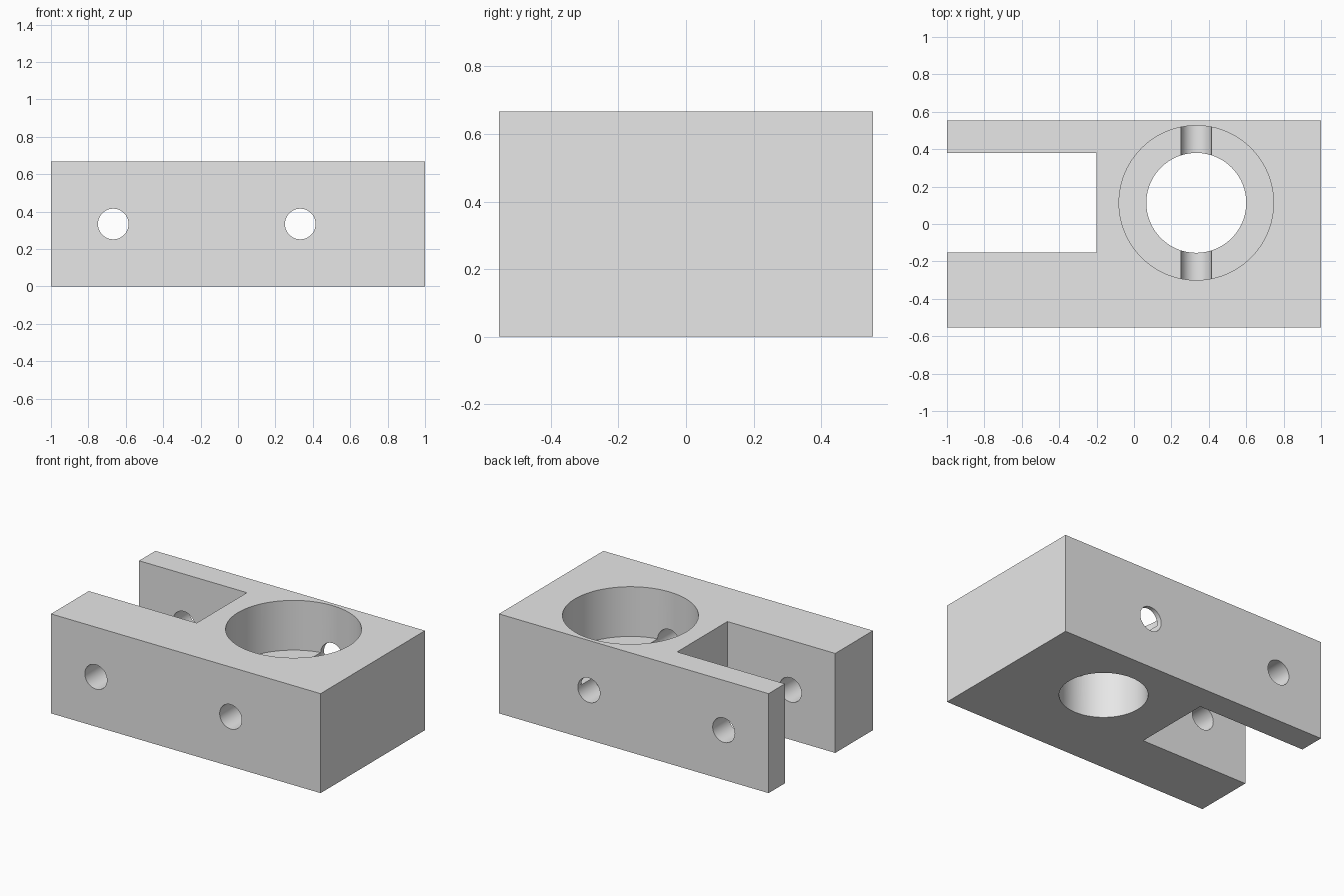
import bpy
from math import radians

if "Cube" in bpy.data.objects:
    bpy.data.objects.remove(bpy.data.objects["Cube"], do_unlink=True)

HEIGHT = 0.667
HALF_DEPTH = 0.553
BORE_X, BORE_Y = 0.333, 0.113

grey = bpy.data.materials.new("plain grey")
grey.use_nodes = True
grey.diffuse_color = (0.8, 0.8, 0.8, 1)
grey.node_tree.nodes["Principled BSDF"].inputs["Base Color"].default_value = (0.8, 0.8, 0.8, 1)


def box(name, low, high):
    centre = [(a + b) / 2 for a, b in zip(low, high)]
    bpy.ops.mesh.primitive_cube_add(size=1, location=centre)
    obj = bpy.context.object
    obj.name = name
    obj.scale = [b - a for a, b in zip(low, high)]
    bpy.ops.object.transform_apply(location=True, rotation=True, scale=True)
    obj.data.materials.append(grey)
    return obj


def cylinder(name, radius, length, centre, tilt=0, sides=96):
    bpy.ops.mesh.primitive_cylinder_add(vertices=sides, radius=radius, depth=length,
                                        location=centre, rotation=(tilt, 0, 0))
    obj = bpy.context.object
    obj.name = name
    bpy.ops.object.transform_apply(location=True, rotation=True, scale=True)
    obj.data.materials.append(grey)
    return obj


# Solid block
block = box("clamp_block", (-1, -HALF_DEPTH, 0), (1, HALF_DEPTH, HEIGHT))

# Open slot, stepped vertical bore and two cross holes
cutters = [
    box("slot_cutter", (-1.2, -0.153, -0.2), (-0.2, 0.38, 1)),
    cylinder("bore_cutter", 0.267, 2, (BORE_X, BORE_Y, HEIGHT / 2)),
    cylinder("counterbore_cutter", 0.413, 1, (BORE_X, BORE_Y, HEIGHT / 2 + 0.5)),
]
for x in (-0.667, BORE_X):
    cutters.append(cylinder("cross_hole_cutter", 0.082, 2, (x, 0, HEIGHT / 2),
                            tilt=radians(90), sides=48))

# Cut the block, then discard the cutters
bpy.ops.object.select_all(action='DESELECT')
block.select_set(True)
bpy.context.view_layer.objects.active = block
for cutter in cutters:
    cutter.hide_render = True
    cut = block.modifiers.new(cutter.name, 'BOOLEAN')
    cut.operation = 'DIFFERENCE'
    cut.solver = 'EXACT'
    cut.object = cutter
    bpy.ops.object.modifier_apply(modifier=cut.name)
    bpy.data.objects.remove(cutter, do_unlink=True)

bpy.ops.object.shade_smooth_by_angle(angle=radians(30))
